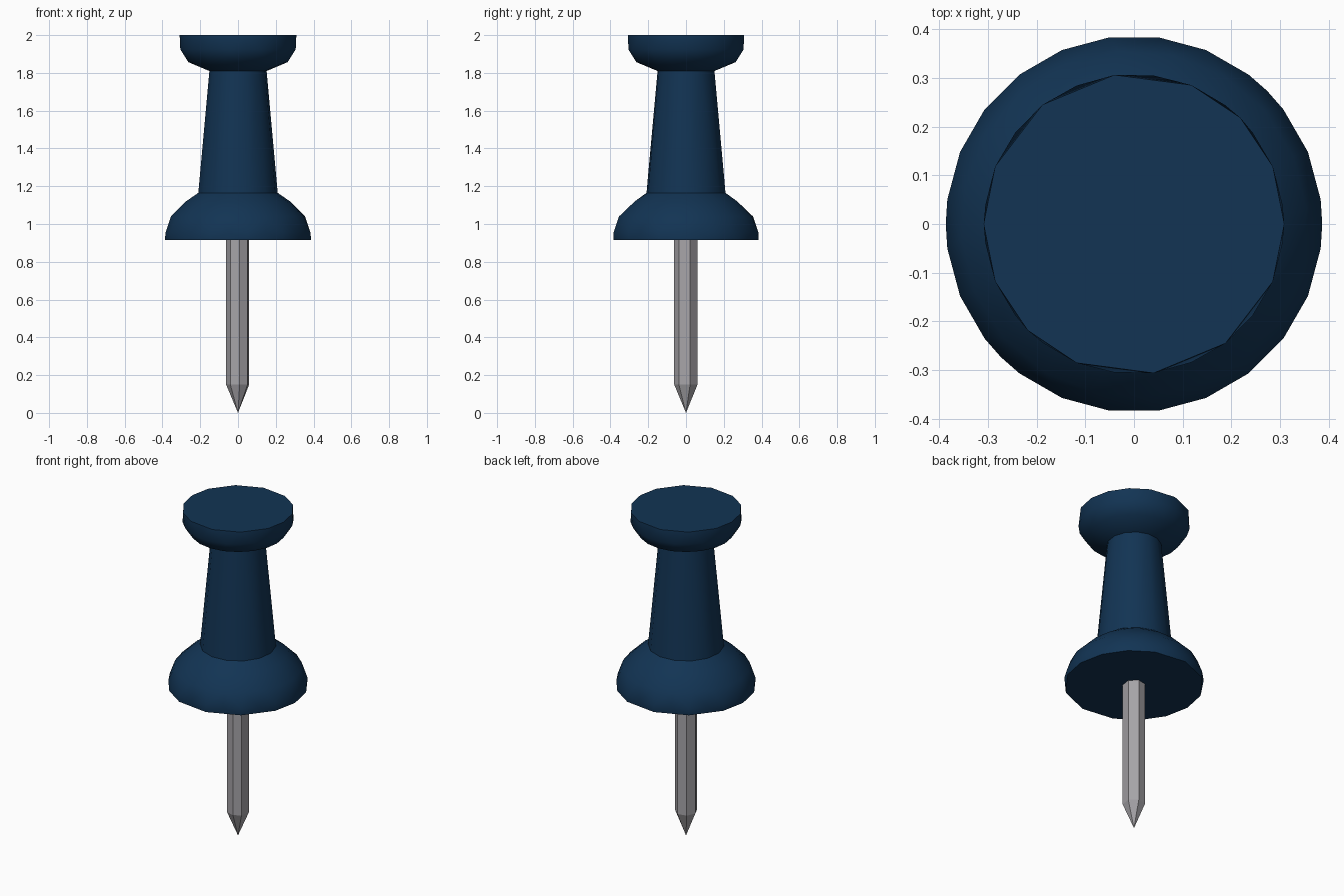
import bpy, bmesh, math

if "Cube" in bpy.data.objects:
    bpy.data.objects.remove(bpy.data.objects["Cube"])


def material(name, rgb):
    m = bpy.data.materials.new(name)
    m.diffuse_color = (*rgb, 1)
    m.use_nodes = True
    m.node_tree.nodes["Principled BSDF"].inputs["Base Color"].default_value = m.diffuse_color
    return m


blue = material("navy plastic", (0.006, 0.034, 0.088))
steel = material("grey steel", (0.38, 0.37, 0.39))


def steps(n, offset=0):
    return [offset + 360 * i / n for i in range(n)]


def convex_part(name, rings, open_at, mat, angle):
    """Hull of rings (z, radius, angles); hidden caps at the heights in open_at are removed."""
    bm = bmesh.new()
    for z, r, angles in rings:
        for a in ([0] if r == 0 else angles):
            t = math.radians(a)
            bm.verts.new((r * math.cos(t), r * math.sin(t), z))
    bmesh.ops.convex_hull(bm, input=bm.verts[:])
    hidden = [f for f in bm.faces
              if any(all(abs(v.co.z - z) < 1e-4 for v in f.verts) for z in open_at)]
    bmesh.ops.delete(bm, geom=hidden, context='FACES')
    bmesh.ops.dissolve_limit(bm, angle_limit=math.radians(0.5),
                             verts=bm.verts[:], edges=bm.edges[:])
    bmesh.ops.recalc_face_normals(bm, faces=bm.faces[:])
    me = bpy.data.meshes.new(name)
    bm.to_mesh(me)
    bm.free()
    me.materials.append(mat)
    ob = bpy.data.objects.new(name, me)
    bpy.context.collection.objects.link(ob)
    bpy.ops.object.select_all(action='DESELECT')
    ob.select_set(True)
    bpy.context.view_layer.objects.active = ob
    if angle:
        bpy.ops.object.shade_smooth_by_angle(angle=math.radians(angle))
    return ob


# irregular, reduced rim used by the head and the underside of the base
rim = [0, 22.5, 45, 67.5, 97.5, 127.5, 157.5, 180, 202.5, 225, 247.5, 277.5, 307.5, 337.5]
full = steps(24, 7.5)
neck_ring = steps(14, 5)

# finger grip at the top
convex_part("head", [(2.0, 0.309, rim), (1.925, 0.308, full),
                     (1.857, 0.263, steps(20)), (1.81, 0.152, neck_ring)],
            [1.81], blue, 40)

# tapered neck
convex_part("neck", [(1.81, 0.152, neck_ring), (1.165, 0.211, neck_ring)],
            [1.81, 1.165], blue, 40)

# domed base collar
convex_part("base", [(1.165, 0.211, neck_ring), (1.12, 0.275, steps(18)),
                     (1.04, 0.356, steps(20, 5)), (0.955, 0.387, full),
                     (0.915, 0.387, rim)],
            [1.165], blue, 40)

# faceted metal pin with a pointed tip
pin_ring = [-82, -37, 20, 75, 128, 180, 230]
convex_part("pin", [(0.915, 0.063, pin_ring), (0.15, 0.063, pin_ring), (0, 0, [])],
            [0.915], steel, 0)
